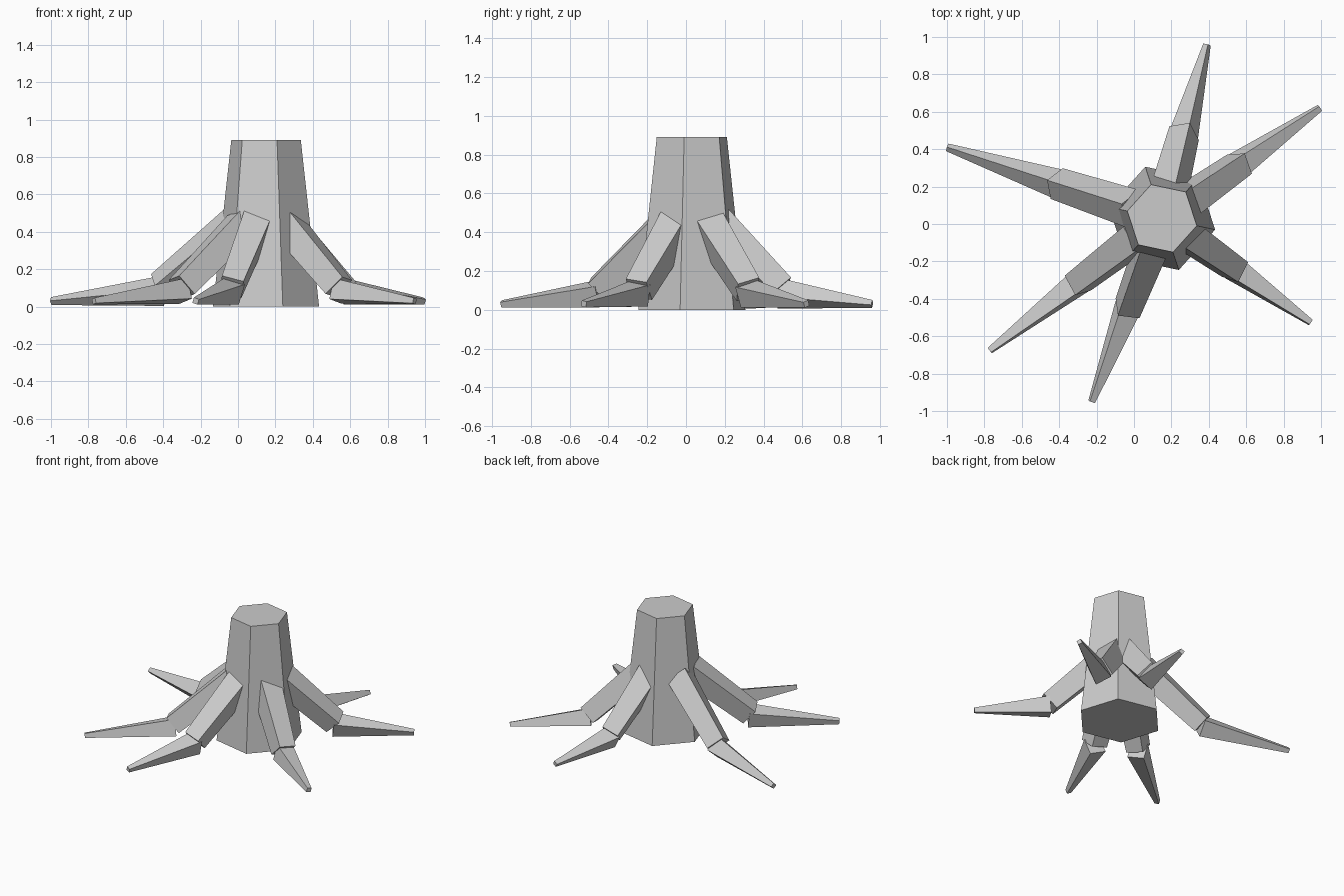
import bpy, bmesh, math
from mathutils import Vector

cube = bpy.data.objects.get("Cube")
if cube:
    bpy.data.objects.remove(cube, do_unlink=True)

AXIS = Vector((0.15, 0.03, 0))
HEIGHT = 0.89

grey = bpy.data.materials.new("plain_grey")
grey.use_nodes = True
grey.diffuse_color = (0.6, 0.6, 0.6, 1)
grey.node_tree.nodes["Principled BSDF"].inputs["Base Color"].default_value = (0.6, 0.6, 0.6, 1)


def finish(name, bm):
    bmesh.ops.recalc_face_normals(bm, faces=bm.faces)
    mesh = bpy.data.meshes.new(name)
    bm.to_mesh(mesh)
    bm.free()
    mesh.materials.append(grey)
    obj = bpy.data.objects.new(name, mesh)
    bpy.context.collection.objects.link(obj)
    return obj


def loft(bm, ring_a, ring_b):
    """Closed prism between two rings of points."""
    a = [bm.verts.new(p) for p in ring_a]
    b = [bm.verts.new(p) for p in ring_b]
    n = len(a)
    for i in range(n):
        j = (i + 1) % n
        bm.faces.new((a[i], a[j], b[j], b[i]))
    bm.faces.new(a[::-1])
    bm.faces.new(b)


# Six-sided tapering trunk
def hexagon(radius, z):
    angles = [math.radians(60 * k - 12) for k in range(6)]
    return [AXIS + Vector((radius * math.cos(t), radius * math.sin(t), z)) for t in angles]


bm = bmesh.new()
loft(bm, hexagon(0.29, 0), hexagon(0.19, HEIGHT))
finish("trunk", bm)


# Rolled box section of a root, square to its own direction
def segment(bm, start, end, size_a, size_b, roll):
    along = (end - start).normalized()
    side = Vector((0, 0, 1)).cross(along).normalized()
    up = along.cross(side)
    c, s = math.cos(roll), math.sin(roll)
    up, side = up * c + side * s, side * c - up * s

    def ring(centre, size):
        w, h = size[0] / 2, size[1] / 2
        return [centre + side * w * i + up * h * j
                for i, j in ((-1, -1), (1, -1), (1, 1), (-1, 1))]

    loft(bm, ring(start, size_a), ring(end, size_b))


# Roots: heading in degrees, reach from the trunk axis, roll in degrees
roots = {
    "back_root": (75.5, 0.96, 32),
    "back_left_root": (35, 1.03, -22),
    "front_left_root": (-35, 0.97, 12),
    "front_root": (-111, 1.05, 20),
    "front_right_root": (-142.5, 1.16, -14),
    "back_right_root": (161.7, 1.21, 42),
}
for name, (heading, reach, roll) in roots.items():
    t = math.radians(heading)
    out = Vector((math.cos(t), math.sin(t), 0)) * reach

    def at(fraction, z):
        return AXIS + out * fraction + Vector((0, 0, z))

    bm = bmesh.new()
    r = math.radians(roll)
    segment(bm, at(0.135, 0.445), at(0.49, 0.105), (0.15, 0.15), (0.12, 0.13), r)
    segment(bm, at(0.48, 0.085), at(1, 0.03), (0.115, 0.115), (0.03, 0.03), r)
    finish(name, bm)
